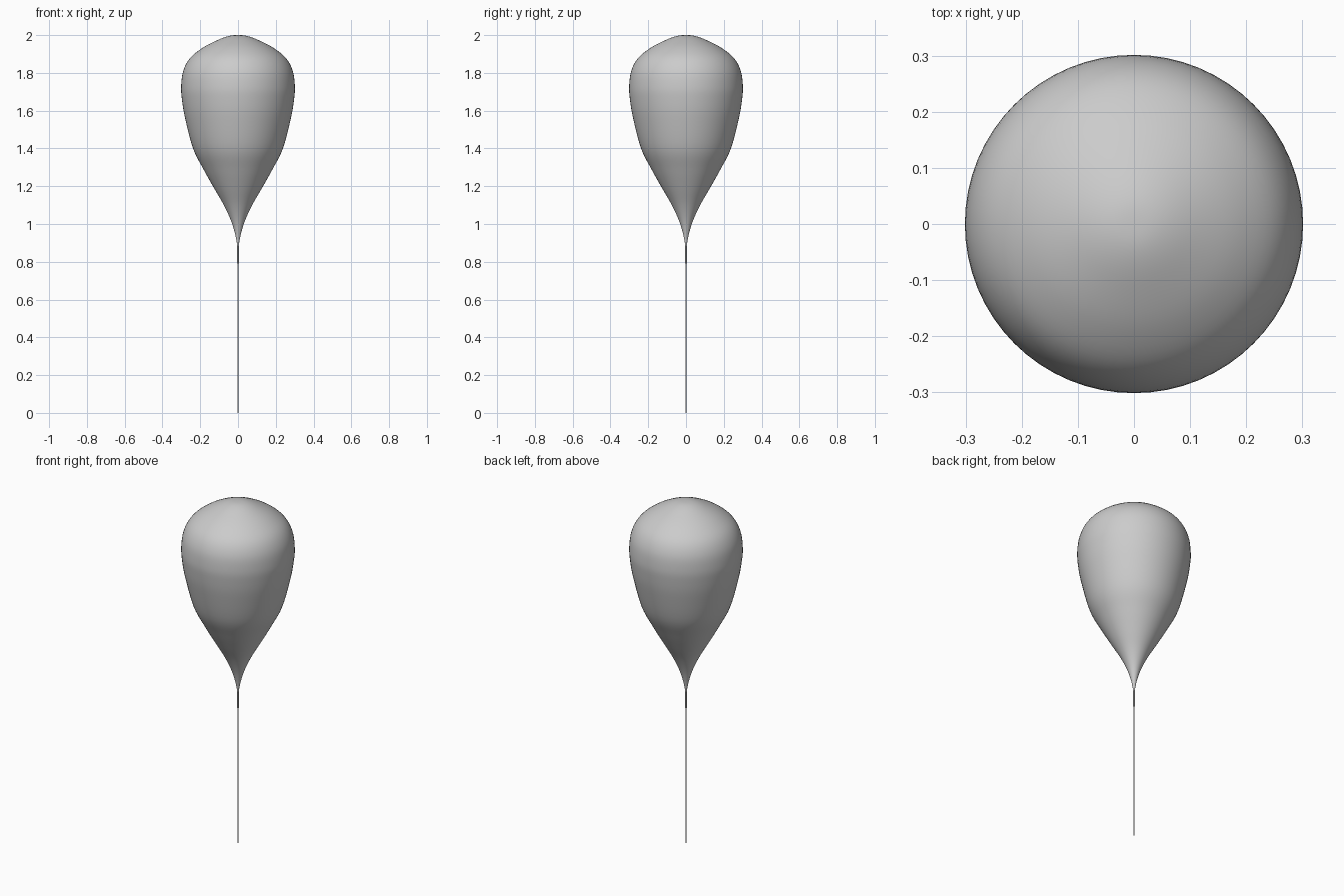
import bpy, bmesh, math
from mathutils import Vector

if "Cube" in bpy.data.objects:
    bpy.data.objects.remove(bpy.data.objects["Cube"])


def smooth_path(points, steps=5):
    # Catmull-Rom interpolation through the profile points
    p = [Vector(q) for q in points]
    p = [2 * p[0] - p[1]] + p + [2 * p[-1] - p[-2]]
    p[0] = Vector((-p[2].x, p[2].y))  # mirrored point keeps the crown rounded
    out = []
    for a, b, c, d in zip(p, p[1:], p[2:], p[3:]):
        for i in range(steps):
            t = i / steps
            out.append(0.5 * (2 * b + (c - a) * t + (2 * a - 5 * b + 4 * c - d) * t**2
                              + (3 * b - a - 3 * c + d) * t**3))
    return out + [p[-2]]


def lathe(name, profile, sides):
    bm = bmesh.new()
    verts = [bm.verts.new((max(r, 0), 0, z)) for r, z in profile]
    edges = [bm.edges.new(e) for e in zip(verts, verts[1:])]
    bmesh.ops.spin(bm, geom=verts + edges, cent=(0, 0, 0), axis=(0, 0, 1),
                   angle=math.tau, steps=sides, use_duplicate=False)
    bmesh.ops.remove_doubles(bm, verts=bm.verts, dist=0.0001)
    bmesh.ops.recalc_face_normals(bm, faces=bm.faces)
    mesh = bpy.data.meshes.new(name)
    bm.to_mesh(mesh)
    bm.free()
    obj = bpy.data.objects.new(name, mesh)
    bpy.context.collection.objects.link(obj)
    bpy.ops.object.select_all(action='DESELECT')
    obj.select_set(True)
    bpy.context.view_layer.objects.active = obj
    bpy.ops.object.shade_smooth_by_angle(angle=math.radians(50))
    return obj


# Inflated body, tapering down into the narrow neck
body = [(0, 2.0), (0.05, 1.995), (0.11, 1.973), (0.19, 1.931), (0.255, 1.877),
        (0.29, 1.81), (0.301, 1.73), (0.297, 1.66), (0.28, 1.56), (0.238, 1.40),
        (0.183, 1.29), (0.127, 1.19), (0.075, 1.10), (0.038, 1.02),
        (0.016, 0.95), (0.006, 0.90)]
lathe("balloon_body", smooth_path(body), 64)

# Tied neck below the body
lathe("balloon_neck", [(0.006, 0.90), (0.005, 0.88), (0.005, 0.79), (0, 0.79)], 16)

# Straight string down to the ground
lathe("string", [(0, 0.80), (0.003, 0.80), (0.003, 0), (0, 0)], 12)
